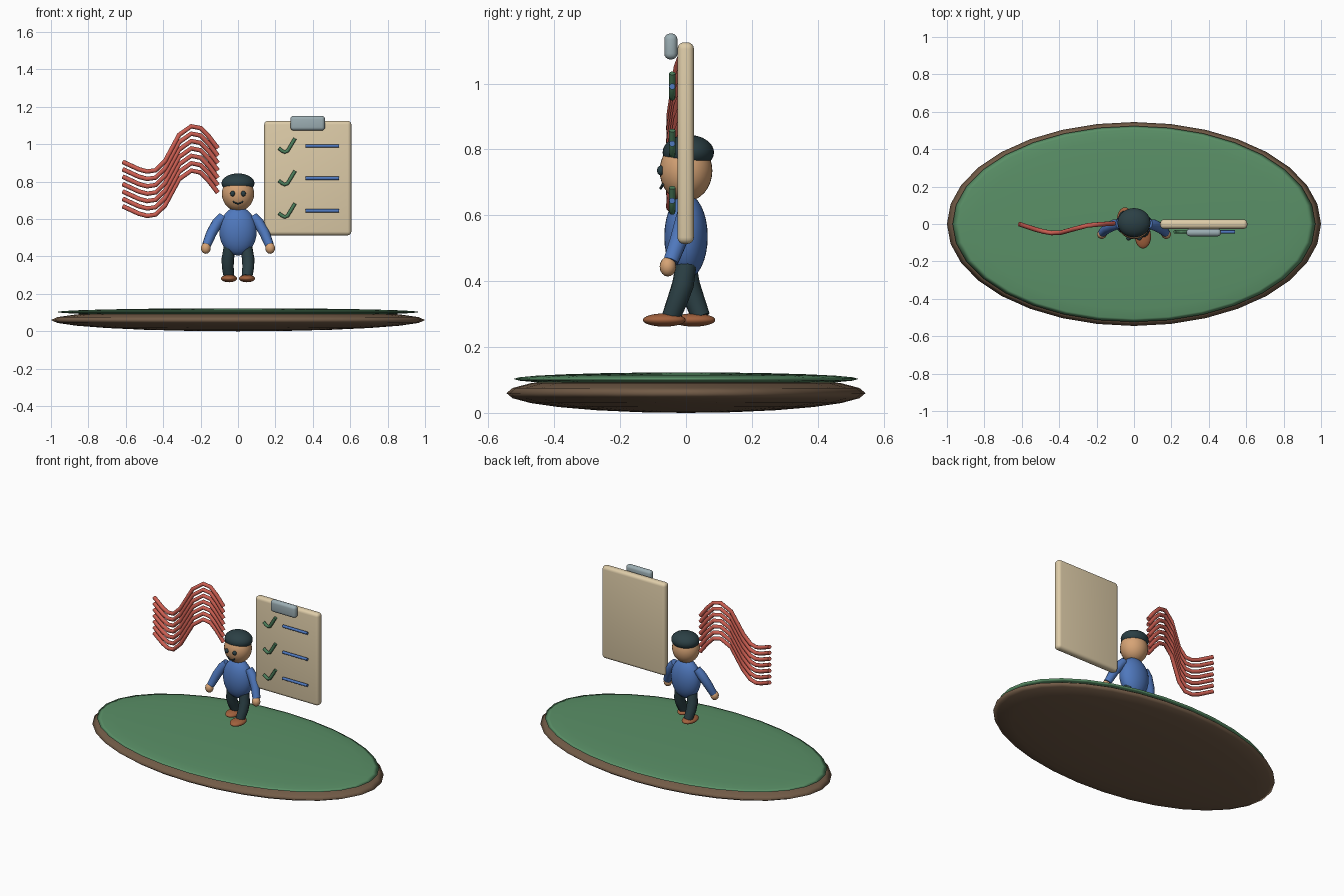
import bpy
from mathutils import Vector, Color

if "Cube" in bpy.data.objects:
    bpy.data.objects.remove(bpy.data.objects["Cube"])


def material(name, rgb):
    m = bpy.data.materials.new(name)
    m.diffuse_color = (*Color(rgb).from_srgb_to_scene_linear(), 1)
    m.use_nodes = True
    m.node_tree.nodes["Principled BSDF"].inputs["Base Color"].default_value = m.diffuse_color
    return m


BROWN = material("earth", (0.45, 0.36, 0.28))
GREEN = material("grass", (0.353, 0.565, 0.404))
TICK = material("tick_green", (0.30, 0.50, 0.36))
BLUE = material("blue", (0.31, 0.47, 0.74))
DARK = material("dark_teal", (0.17, 0.25, 0.27))
SKIN = material("skin", (0.84, 0.64, 0.46))
SHOE = material("shoe_brown", (0.63, 0.38, 0.24))
RED = material("red", (0.80, 0.37, 0.32))
CREAM = material("cream", (0.87, 0.80, 0.66))
STEEL = material("steel", (0.61, 0.68, 0.70))


def finish(ob, name, mat, angle=0.9):
    ob.name = name
    ob.data.materials.clear()
    ob.data.materials.append(mat)
    bpy.ops.object.shade_smooth_by_angle(angle=angle)
    return ob


def ellipsoid(name, loc, radii, mat, seg=32, rings=16):
    bpy.ops.mesh.primitive_uv_sphere_add(segments=seg, ring_count=rings, location=loc)
    ob = bpy.context.object
    ob.scale = radii
    bpy.ops.object.transform_apply(location=False, rotation=False)
    return finish(ob, name, mat, 3.1)


def rounded_box(name, lo, hi, bevel, mat):
    lo, hi = Vector(lo), Vector(hi)
    bpy.ops.mesh.primitive_cube_add(size=1, location=(lo + hi) / 2)
    ob = bpy.context.object
    ob.scale = hi - lo
    bpy.ops.object.transform_apply(location=False, rotation=False)
    mod = ob.modifiers.new("bevel", "BEVEL")
    mod.width, mod.segments = bevel, 4
    bpy.ops.object.modifier_apply(modifier=mod.name)
    return finish(ob, name, mat)


def tube(name, pts, radius, mat, taper=None):
    cu = bpy.data.curves.new(name, "CURVE")
    cu.dimensions = "3D"
    cu.bevel_depth, cu.bevel_resolution, cu.use_fill_caps = radius, 3, True
    sp = cu.splines.new("POLY")
    sp.points.add(len(pts) - 1)
    for i, p in enumerate(pts):
        sp.points[i].co = (*p, 1)
        sp.points[i].radius = taper[i] if taper else 1
    ob = bpy.data.objects.new(name, cu)
    bpy.context.collection.objects.link(ob)
    bpy.ops.object.select_all(action="DESELECT")
    bpy.context.view_layer.objects.active = ob
    ob.select_set(True)
    bpy.ops.object.convert(target="MESH")
    return finish(bpy.context.object, name, mat)


# Island base: two flattened lenses
ellipsoid("ground_base", (0, 0, 0.06), (1.0, 0.545, 0.06), BROWN, 32, 12)
ellipsoid("grass_top", (0, 0, 0.103), (0.97, 0.524, 0.02), GREEN, 32, 12)

# Torso, head and hair
ellipsoid("torso", (0, 0, 0.535), (0.1, 0.066, 0.13), BLUE)
ellipsoid("head", (0, 0, 0.735), (0.086, 0.08, 0.093), SKIN)
ellipsoid("hair", (0, 0.007, 0.791), (0.088, 0.078, 0.053), DARK)

# Limbs: the right leg steps forward, the left one back
for side, s, step in (("left", -1, 0.045), ("right", 1, -0.045)):
    ellipsoid(f"{side}_eye", (s * 0.029, -0.077, 0.736), (0.013, 0.011, 0.015), DARK, 16, 8)
    tube(f"{side}_arm", [(s * 0.08, 0, 0.615), (s * 0.11, -0.006, 0.58), (s * 0.142, -0.022, 0.525),
                         (s * 0.168, -0.046, 0.46)], 0.028, BLUE, [0.9, 1.05, 1, 0.85])
    ellipsoid(f"{side}_hand", (s * 0.172, -0.055, 0.444), (0.026, 0.025, 0.03), SKIN, 16, 8)
    tube(f"{side}_leg", [(s * 0.045, 0, 0.45), (s * 0.054, step * 0.2, 0.39), (s * 0.055, step * 0.55, 0.345),
                         (s * 0.048, step, 0.292)], 0.032, DARK, [1, 1.05, 1, 0.9])
    ellipsoid(f"{side}_shoe", (s * 0.048, step - 0.021, 0.282), (0.043, 0.065, 0.02), SHOE)

# Smile
tube("mouth", [(-0.026, -0.07, 0.694), (-0.014, -0.075, 0.685), (0, -0.077, 0.682),
               (0.014, -0.075, 0.685), (0.026, -0.07, 0.694)], 0.004, DARK)

# Clipboard with clip, tick marks and lines
rounded_box("board", (0.14, -0.026, 0.513), (0.606, 0.024, 1.125), 0.02, CREAM)
rounded_box("clip", (0.28, -0.066, 1.073), (0.465, -0.026, 1.152), 0.018, STEEL)
for i in range(3):
    z = 0.991 - i * 0.1735
    tick = [(0.218, -0.012), (0.235, -0.026), (0.25, -0.033), (0.265, -0.027), (0.28, -0.002), (0.305, 0.04)]
    tube(f"tick_{i + 1}", [(x, -0.042, z + dz) for x, dz in tick], 0.0098, TICK)
    tube(f"line_{i + 1}", [(0.36, -0.042, z), (0.54, -0.042, z)], 0.0092, BLUE)

# Waving ribbons: one wave path repeated downward
wave = [(-0.615, 0, 0.905), (-0.53, -0.028, 0.866), (-0.485, -0.04, 0.854), (-0.44, -0.048, 0.861),
        (-0.39, -0.046, 0.91), (-0.315, -0.025, 1.05), (-0.25, -0.008, 1.096), (-0.2, -0.003, 1.086),
        (-0.155, 0, 1.04), (-0.108, 0.003, 0.978)]
for i in range(7):
    tube(f"ribbon_{i + 1}", [(x, y, z - i * 0.0395) for x, y, z in wave], 0.0125, RED)
